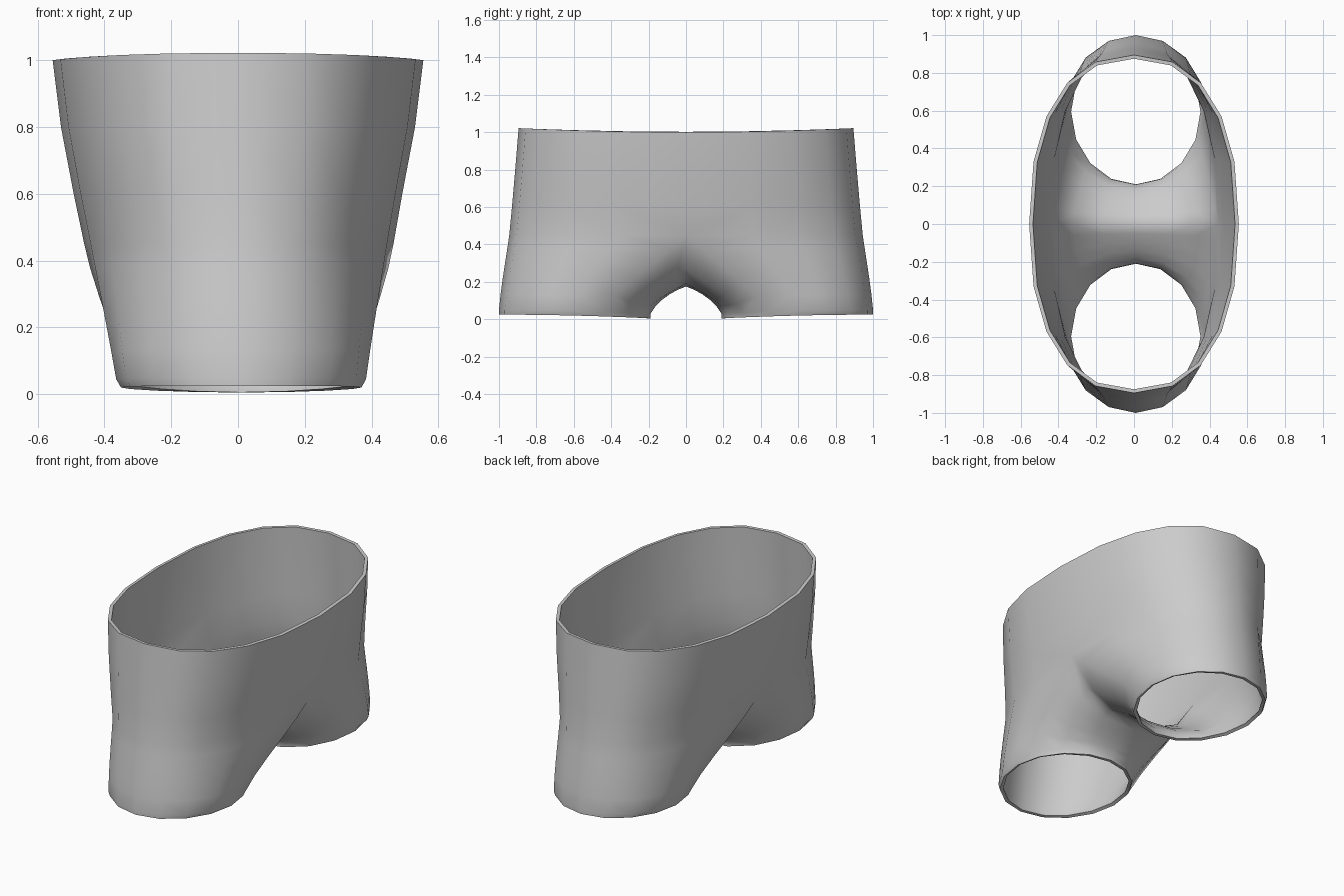
import bpy, bmesh
from math import sin, cos, pi, copysign
from mathutils import Vector as V

cube = bpy.data.objects.get("Cube")
if cube:
    bpy.data.objects.remove(cube, do_unlink=True)

COLS = 16     # columns around each leg
ROWS = 5      # rows between leg hem and hip
# hip rows: height, half width, half depth
HIPS = [(0.45, 0.463, 0.945), (0.6, 0.492, 0.93), (0.8, 0.53, 0.912), (1.0, 0.555, 0.895)]
# crotch curve from the centre outwards: x, z
CROTCH = [(0, 0.175), (0.18, 0.19), (0.345, 0.27)]


def spow(v, e):
    return copysign(abs(v) ** e, v)


def hip_point(row, step):
    """Point on a squarish oval; step 0 is the side, step 5 the far end."""
    z, rx, ry = HIPS[row]
    a = step * pi / 10
    y = ry * spow(sin(a), 0.85)
    return V((rx * spow(cos(a), 0.85), y, z + 0.022 * (z - 0.45) / 0.55 * (y / ry) ** 2))


def leg_point(k, inset, lift):
    a = k * 2 * pi / COLS
    near = (1 + cos(a)) / 2
    return V(((0.374 - inset) * sin(a), 0.595 - 0.405 * cos(a),
              0.025 - 0.02 * near ** 2 + lift))


def hermite(p, q, tp, tq, t):
    return (p * (2*t**3 - 3*t**2 + 1) + tp * (t**3 - 2*t**2 + t)
            + q * (3*t**2 - 2*t**3) + tq * (t**3 - t**2))


def column(k):
    """Points from the hem up to the crotch or the waist, for k = 0 (inner) to 8 (outer)."""
    foot = leg_point(k, 0, 0.025)
    pts = [leg_point(k, 0.014, 0)]
    if k < 3:
        top = V((CROTCH[k][0], 0, CROTCH[k][1]))
        up = V((0.03 * k, -0.1, 0.2))
        end = V((0.02 * k, -0.2, 0.06 + 0.05 * k))
    else:
        top = hip_point(0, k - 3)
        up = (top - foot) * 0.6 + V((0.02 * sin(k * pi / 8), 0, 0.16))
        end = (top - foot) * 0.8 if k > 3 else V((0.06, -0.35, 0.35))
    pts += [hermite(foot, top, up, end, i / ROWS) for i in range(ROWS + 1)]
    if k >= 3:
        pts += [hip_point(r, k - 3) for r in range(1, len(HIPS))]
    return pts


# shell: quarter panel repeated for both sides and both ends
bm = bmesh.new()
for sx in (1, -1):
    for sy in (1, -1):
        grid = []
        for k in range(COLS // 2 + 1):
            grid.append([bm.verts.new((p.x * sx + 0.01 * max(0, 1 - p.z / 0.6), p.y * sy, p.z))
                         for p in column(k)])
        for a, b in zip(grid, grid[1:]):
            for i in range(min(len(a), len(b)) - 1):
                bm.faces.new((a[i], b[i], b[i + 1], a[i + 1]))
bmesh.ops.remove_doubles(bm, verts=bm.verts, dist=0.0005)
bmesh.ops.recalc_face_normals(bm, faces=bm.faces)
# make sure the shell faces outwards
far = max(bm.faces, key=lambda f: f.calc_center_median().y)
if far.normal.y < 0:
    bmesh.ops.reverse_faces(bm, faces=bm.faces)
mesh = bpy.data.meshes.new("trunks")
bm.to_mesh(mesh)
bm.free()

trunks = bpy.data.objects.new("trunks", mesh)
bpy.context.collection.objects.link(trunks)

# cloth colour
cloth = bpy.data.materials.new("grey_cloth")
cloth.use_nodes = True
grey = (0.6, 0.6, 0.6, 1)
cloth.diffuse_color = grey
cloth.node_tree.nodes["Principled BSDF"].inputs["Base Color"].default_value = grey
mesh.materials.append(cloth)

# cloth thickness
solid = trunks.modifiers.new("thickness", "SOLIDIFY")
solid.thickness = 0.02
solid.offset = -1

bpy.context.view_layer.objects.active = trunks
trunks.select_set(True)
bpy.ops.object.modifier_apply(modifier=solid.name)
bpy.ops.object.shade_smooth_by_angle(angle=0.9)
